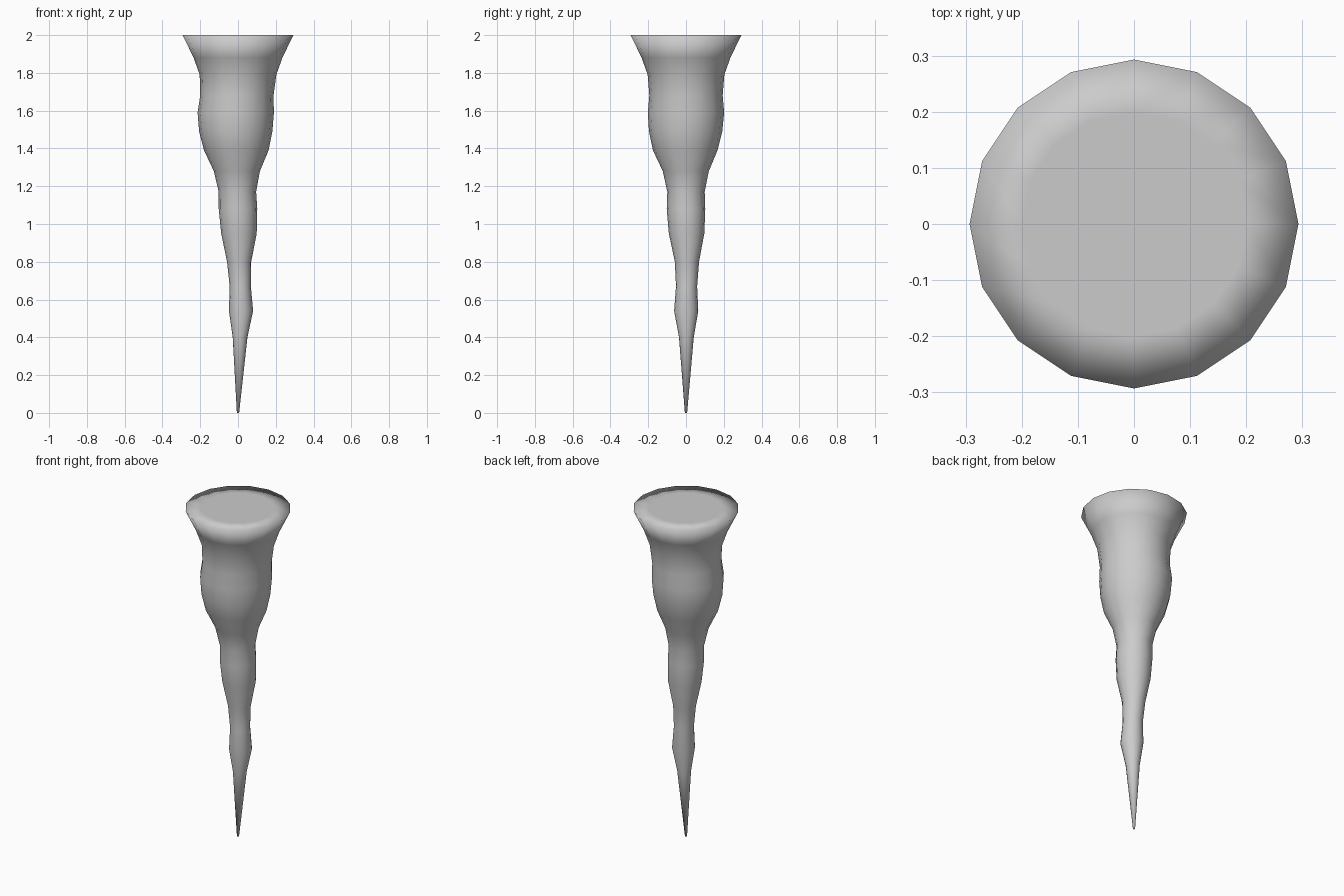
import bpy, bmesh
from math import cos, sin, pi

SIDES = 16
# Wavering profile from tip to flared rim: height, radius, centre x, centre y
RINGS = [
    (0.00, 0.006, 0.0, 0.0),
    (0.40, 0.039, 0.011, 0.002),
    (0.54, 0.064, 0.016, 0.001),
    (0.67, 0.056, 0.012, 0.003),
    (0.80, 0.064, 0.006, 0.005),
    (0.95, 0.094, 0.005, 0.003),
    (1.08, 0.102, 0.0, 0.0),
    (1.17, 0.099, -0.003, 0.0),
    (1.28, 0.122, -0.006, -0.001),
    (1.39, 0.171, -0.009, -0.004),
    (1.49, 0.194, -0.012, -0.002),
    (1.59, 0.202, -0.012, 0.0),
    (1.68, 0.194, -0.006, 0.0),
    (1.79, 0.203, 0.0, 0.0),
    (1.88, 0.235, 0.0, 0.0),
    (2.00, 0.293, 0.0, 0.0),
    (2.00, 0.200, 0.0, 0.0),  # inset ring on the flat top
]

bm = bmesh.new()
loops = [[bm.verts.new((cx + r * cos(2 * pi * i / SIDES),
                        cy + r * sin(2 * pi * i / SIDES), z))
          for i in range(SIDES)] for z, r, cx, cy in RINGS]

# Skin the rings and cap both ends
for a, b in zip(loops, loops[1:]):
    for i in range(SIDES):
        j = (i + 1) % SIDES
        bm.faces.new((a[i], a[j], b[j], b[i]))
bm.faces.new(loops[0][::-1])
bm.faces.new(loops[-1])
for f in bm.faces:
    f.smooth = True

mesh = bpy.data.meshes.new("icicle")
bm.to_mesh(mesh)
bm.free()
bpy.context.collection.objects.link(bpy.data.objects.new("icicle", mesh))
